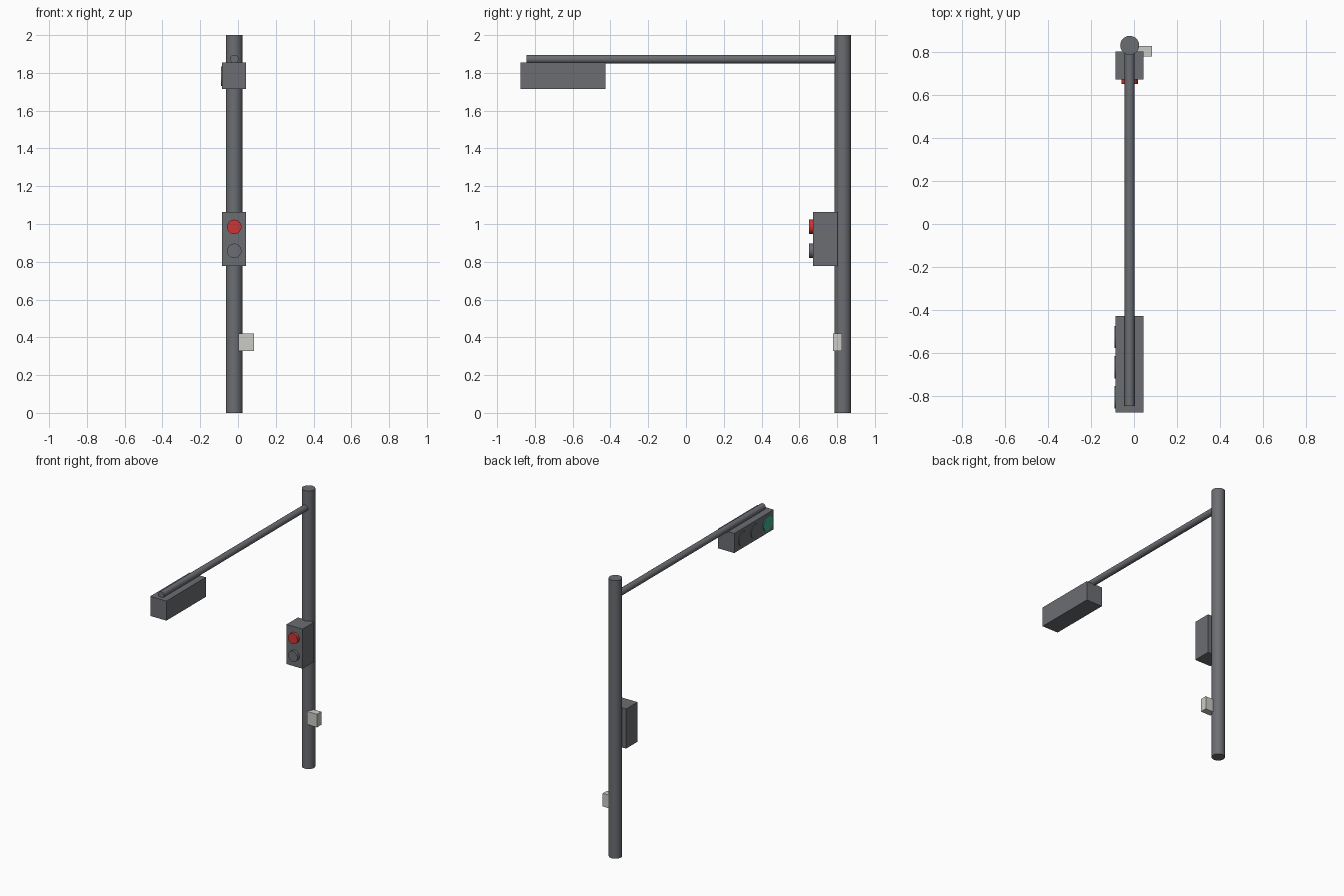
import bpy
import math
from mathutils import Vector

cube = bpy.data.objects.get("Cube")
if cube:
    bpy.data.objects.remove(cube, do_unlink=True)


def material(name, rgb):
    m = bpy.data.materials.new(name)
    m.use_nodes = True
    m.diffuse_color = (*rgb, 1)
    m.node_tree.nodes["Principled BSDF"].inputs["Base Color"].default_value = (*rgb, 1)
    return m


GREY = material("slate_grey", (0.15, 0.155, 0.17))
RED = material("signal_red", (0.62, 0.035, 0.035))
GREEN = material("signal_green", (0.05, 0.42, 0.27))
PALE = material("pale_grey", (0.6, 0.6, 0.57))
POLE_X, POLE_Y = -0.02, 0.83


def box(name, low, high, mat):
    low, high = Vector(low), Vector(high)
    bpy.ops.mesh.primitive_cube_add(size=1, location=(low + high) / 2)
    ob = bpy.context.object
    ob.name = name
    ob.scale = high - low
    bpy.ops.object.transform_apply(location=False, rotation=False, scale=True)
    ob.data.materials.append(mat)


def cylinder(name, start, end, radius, mat, sides=32):
    start, end = Vector(start), Vector(end)
    axis = end - start
    bpy.ops.mesh.primitive_cylinder_add(
        vertices=sides, radius=radius, depth=axis.length, location=(start + end) / 2,
        rotation=axis.to_track_quat('Z', 'Y').to_euler())
    ob = bpy.context.object
    ob.name = name
    ob.data.materials.append(mat)
    bpy.ops.object.shade_smooth_by_angle(angle=math.radians(35))


# Upright pole and overhanging arm
cylinder("pole", (POLE_X, POLE_Y, 0), (POLE_X, POLE_Y, 2), 0.044, GREY)
cylinder("arm", (POLE_X, POLE_Y, 1.873), (POLE_X, -0.845, 1.873), 0.023, GREY, 16)

# Traffic signal hanging under the arm, lamps facing sideways
box("traffic_signal_housing", (-0.085, -0.875, 1.715), (0.043, -0.427, 1.856), GREY)
for name, y, mat in (("green_lamp", -0.805, GREEN), ("middle_lamp", -0.665, GREY),
                     ("inner_lamp", -0.525, GREY)):
    cylinder(name, (-0.08, y, 1.783), (-0.09, y, 1.783), 0.052, mat)

# Pedestrian signal on the pole, lamps facing forward
box("pedestrian_signal_housing", (-0.085, 0.672, 0.778), (0.043, 0.802, 1.063), GREY)
for name, z, mat in (("red_lamp", 0.985, RED), ("lower_lamp", 0.858, GREY)):
    cylinder(name, (POLE_X, 0.68, z), (POLE_X, 0.651, z), 0.038, mat)

# Push button box on the side of the pole
box("button_box", (0.003, 0.778, 0.327), (0.084, 0.827, 0.421), PALE)
